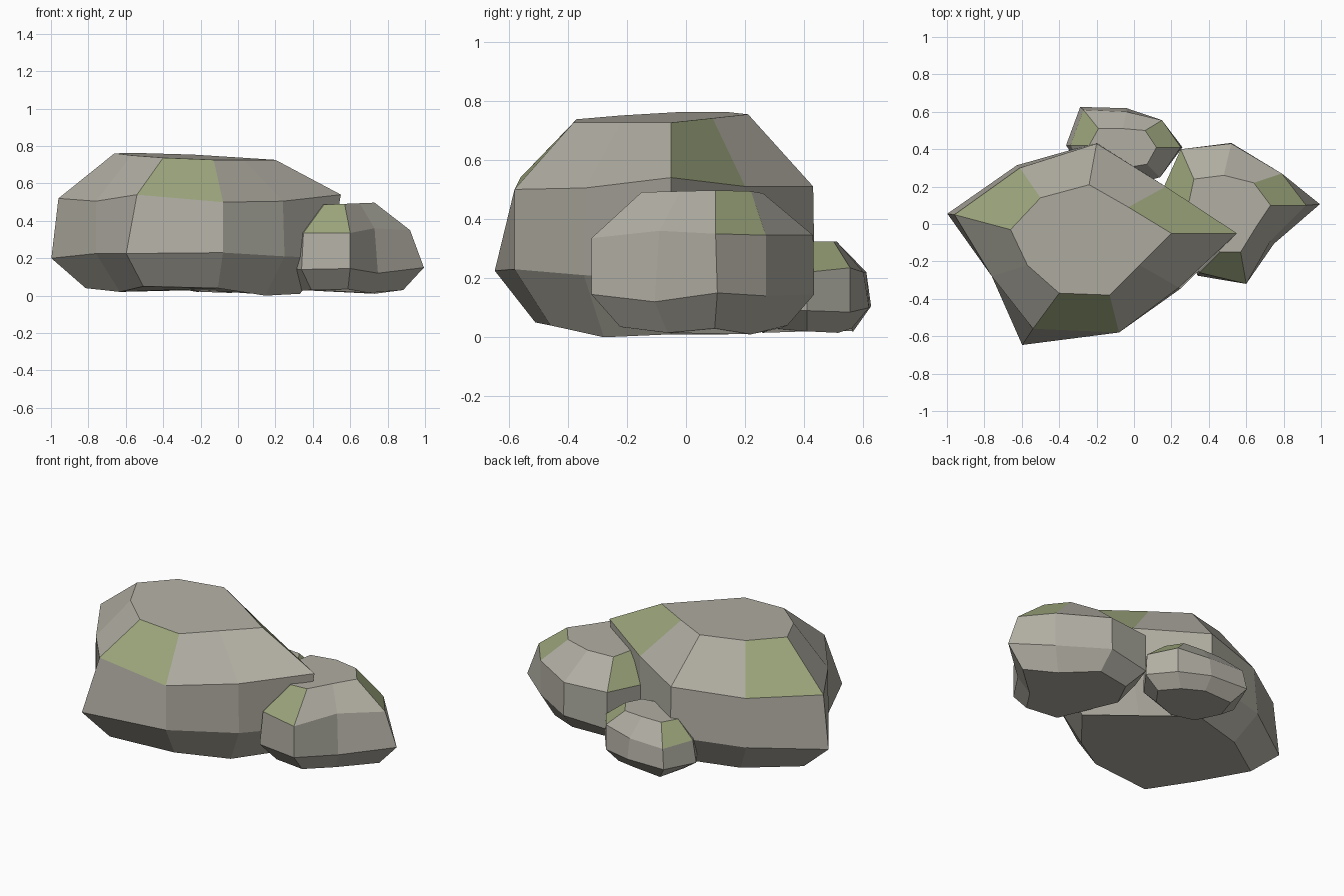
import bpy, bmesh


def material(name, rgb):
    m = bpy.data.materials.new(name)
    m.diffuse_color = (*rgb, 1)
    return m


STONE = material("stone", (0.44, 0.425, 0.365))
MOSS = material("moss", (0.33, 0.375, 0.20))


def rock(name, centre, girdle, spread, crown, crown_z, low_z, base_z, base_scale, moss):
    """Faceted boulder: base, low, girdle and crown rings, counter-clockwise."""
    cx, cy = centre
    low = [(cx + (x - cx) * s, cy + (y - cy) * s, low_z[i % len(low_z)])
           for i, ((x, y, z), s) in enumerate(zip(girdle, spread))]
    base = [(cx + (x - cx) * base_scale, cy + (y - cy) * base_scale, base_z[i % len(base_z)])
            for i, (x, y, z) in enumerate(low)]
    top = [(x, y, crown_z(x, y)) for x, y in crown]
    bm = bmesh.new()
    rings = [[bm.verts.new(p) for p in r] for r in (base, low, girdle, top)]
    n = len(girdle)
    for k in range(3):
        a, b = rings[k], rings[k + 1]
        for i in range(n):
            j = (i + 1) % n
            f = bm.faces.new((a[i], a[j], b[j], b[i]))
            f.material_index = int(k == 2 and i in moss)
    bm.faces.new(rings[3])
    bm.faces.new(rings[0][::-1])
    mesh = bpy.data.meshes.new(name)
    bm.to_mesh(mesh)
    bm.free()
    mesh.materials.append(STONE)
    mesh.materials.append(MOSS)
    bpy.context.collection.objects.link(bpy.data.objects.new(name, mesh))


# Large boulder
rock("large_boulder", (-0.2, -0.05),
     [(-.96, .05, .52), (-.76, -.28, .505), (-.54, -.56, .54), (-.08, -.58, .5),
      (.24, -.34, .505), (.55, -.05, .54), (.17, .2, .51), (-.2, .43, .51), (-.61, .3, .5)],
     [1.05, 1.0, 1.17, 1.0, 1.02, .92, 1.0, 1.01, 1.04],
     [(-.66, -.03), (-.57, -.22), (-.40, -.37), (-.13, -.38), (.03, -.22),
      (.20, -.05), (-.03, .09), (-.24, .21), (-.50, .14)],
     lambda x, y: .748 - .04 * (x + .3) + .04 * y,
     [.2, .225, .225, .23, .21, .2, .2, .21, .21],
     [.04, .02, .05, .04, 0, .01, .01, .03, .03], .77, (2, 5, 8))

# Medium boulder on the right
rock("medium_boulder", (0.55, 0.07),
     [(.35, -.26, .335), (.60, -.32, .335), (.73, -.09, .36), (.92, .10, .35),
      (.79, .27, .345), (.52, .43, .345), (.25, .40, .345), (.16, .20, .34)],
     [1.05, 1.0, 1.1, 1.2, 1.0, 1.01, 1.0, 1.0],
     [(.46, -.15), (.57, -.15), (.65, -.02), (.73, .10),
      (.64, .22), (.48, .26), (.32, .24), (.29, .10)],
     lambda x, y: .49 + .04 * (x - .55),
     [.14, .145, .12, .15], [.03, .035, .015, .03, .01, .04, .03, .02], .75, (0, 3, 6))

# Small boulder at the back
rock("small_boulder", (-0.05, 0.41),
     [(-.34, .42, .22), (-.24, .25, .22), (-.05, .2, .22), (.14, .25, .22),
      (.25, .41, .22), (.15, .555, .235), (-.04, .6, .22), (-.27, .61, .22)],
     [1.08, 1.05, 1.0, 1.0, 1.03, 1.0, 1.1, 1.08],
     [(-.24, .42), (-.17, .32), (-.05, .3), (.07, .32),
      (.12, .41), (.06, .5), (-.06, .51), (-.19, .51)],
     lambda x, y: .323,
     [.09, .09, .09, .09, .09, .085, .1, .105], [.03, .02, .015], .72, (4, 7))
